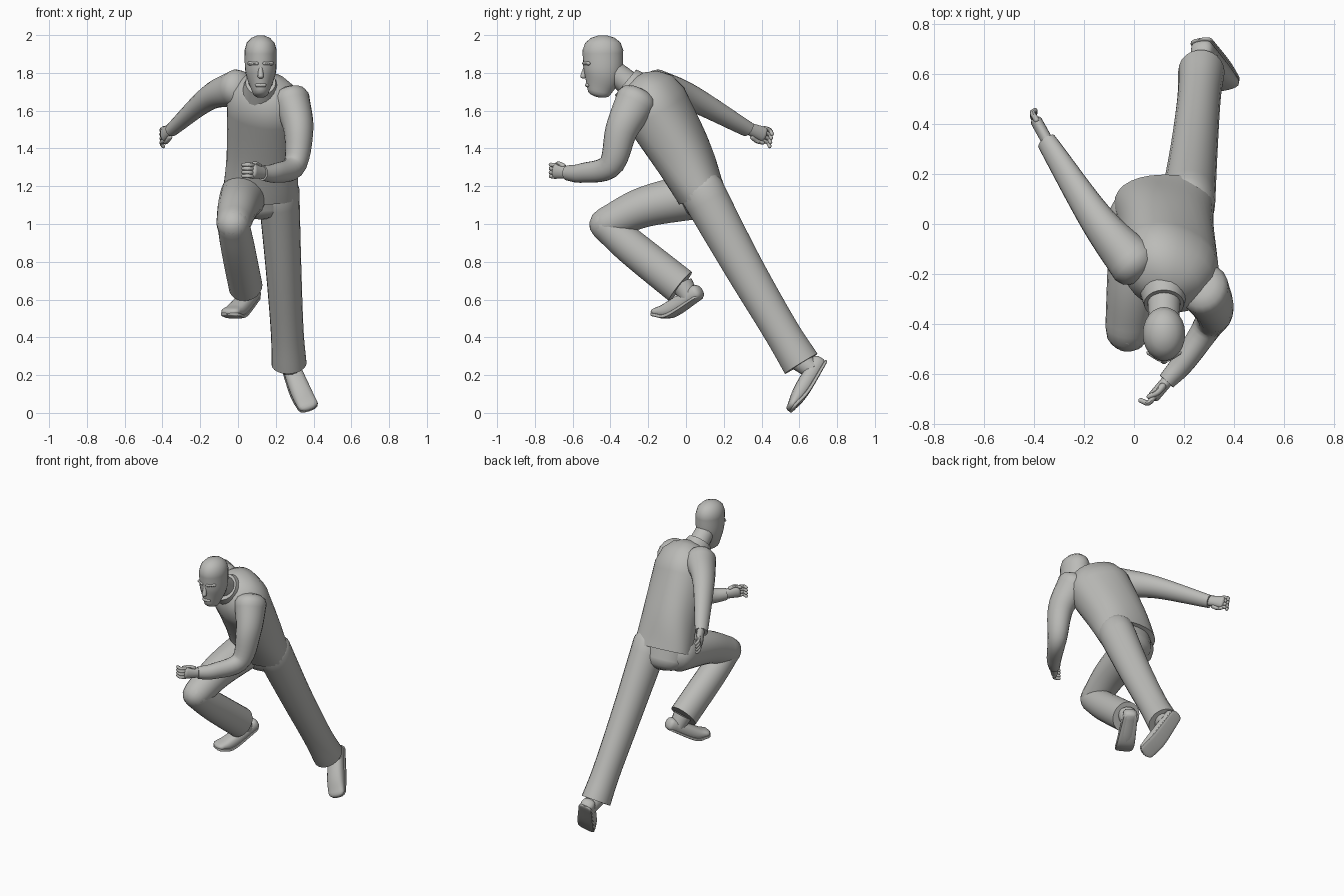
import bpy, bmesh, math
from mathutils import Vector

if "Cube" in bpy.data.objects:
    bpy.data.objects.remove(bpy.data.objects["Cube"])

grey = bpy.data.materials.new("plain_grey")
grey.use_nodes = True
grey.diffuse_color = (0.5, 0.5, 0.48, 1)
grey.node_tree.nodes["Principled BSDF"].inputs["Base Color"].default_value = grey.diffuse_color

ACROSS = Vector((1, 0, 0))
UP = Vector((0, 0, 1))


def sample(values, count):
    """Smooth curve through numbers or vectors, read at even steps."""
    ext = [2 * values[0] - values[1], *values, 2 * values[-1] - values[-2]]
    out = []
    for step in range(count):
        pos = step / (count - 1) * (len(values) - 1)
        i = min(int(pos), len(values) - 2)
        t = pos - i
        a, b, c, d = ext[i:i + 4]
        out.append(b + (c - a) * (t / 2) + (2 * a - 5 * b + 4 * c - d) * (t * t / 2)
                   + (3 * b - a - 3 * c + d) * (t ** 3 / 2))
    return out


def tube(name, path, widths, ratio=(1, 1), side=(ACROSS, ACROSS), dome=(0, 0),
         power=2, sides=20, count=15):
    """Oval loft along a path; ratio is depth per width, dome rounds an end."""
    centres = sample([Vector(p) for p in path], count)
    rings = []
    for i, (c, w, r, s) in enumerate(zip(centres, sample(widths, count), sample(ratio, count),
                                         sample(side, count))):
        along = (centres[min(i + 1, count - 1)] - centres[max(i - 1, 0)]).normalized()
        rings.append((c, along, w, w * r, s))

    def domed(ring, length):
        c, along, w, d, s = ring
        angles = [math.radians(g) for g in (30, 55, 78)]
        return [(c + along * length * math.sin(g), along, w * math.cos(g), d * math.cos(g), s)
                for g in angles]

    start = domed(rings[0], -dome[0])[::-1] if dome[0] else []
    end = domed(rings[-1], dome[1]) if dome[1] else []
    bm = bmesh.new()
    loops = []
    for c, along, w, d, s in start + rings + end:
        u = (s - along * s.dot(along)).normalized()
        v = along.cross(u)
        loop = []
        for k in range(sides):
            x, y = math.cos(math.tau * k / sides), math.sin(math.tau * k / sides)
            x = math.copysign(abs(x) ** (2 / power), x)
            y = math.copysign(abs(y) ** (2 / power), y)
            loop.append(bm.verts.new(c + u * w * x + v * d * y))
        loops.append(loop)
    for low, high in zip(loops, loops[1:]):
        for k in range(sides):
            m = (k + 1) % sides
            bm.faces.new((low[k], low[m], high[m], high[k]))
    bm.faces.new(loops[0][::-1])
    bm.faces.new(loops[-1])
    bmesh.ops.recalc_face_normals(bm, faces=bm.faces)
    mesh = bpy.data.meshes.new(name)
    bm.to_mesh(mesh)
    bm.free()
    mesh.materials.append(grey)
    part = bpy.data.objects.new(name, mesh)
    bpy.context.collection.objects.link(part)
    bpy.ops.object.select_all(action='DESELECT')
    part.select_set(True)
    bpy.context.view_layer.objects.active = part
    bpy.ops.object.shade_smooth_by_angle(angle=math.radians(45))


# Torso, twisted from the hips to the shoulders
shoulder_line = Vector((1, -.5, -.3))
tube("shirt", [(.12, .08, 1.16), (.13, -.02, 1.37), (.14, -.17, 1.63)], [.2, .19, .2],
     ratio=[.65, .8, .85], side=(ACROSS, shoulder_line), dome=(0, .18), power=2.3, sides=28)
tube("pelvis", [(.12, .1, 1.1), (.12, .06, 1.2)], [.16, .18], ratio=[.65, .65], dome=(.07, 0))

# Head and neck
tube("collar", [(.12, -.26, 1.7), (.12, -.32, 1.75)], [.1, .08], ratio=[1.1, 1.1])
tube("neck", [(.12, -.25, 1.7), (.12, -.4, 1.82)], [.07, .06])
tube("head", [(.12, -.46, 1.7), (.12, -.44, 1.8), (.12, -.44, 1.92)], [.045, .08, .085],
     ratio=[1.4, 1.27, 1.27], dome=(.03, .08), sides=24)
tube("nose", [(.12, -.53, 1.84), (.12, -.545, 1.78)], [.01, .016], dome=(.01, .01), sides=10)
tube("mouth", [(.1, -.52, 1.735), (.12, -.525, 1.735), (.14, -.52, 1.735)], [.01, .01],
     side=(UP, UP), dome=(.01, .01), sides=8)
for label, sign in (("left", 1), ("right", -1)):
    tube(label + "_brow", [(.12 + sign * .02, -.54, 1.85), (.12 + sign * .06, -.515, 1.85)],
         [.01, .01], side=(UP, UP), dome=(.01, .01), sides=8)

# Sleeves
tube("left_sleeve", [(.28, -.26, 1.66), (.32, -.34, 1.5), (.3, -.4, 1.31), (.2, -.55, 1.27),
                     (.13, -.63, 1.27)], [.1, .06, .036],
     ratio=[1.1, 1.1], dome=(.06, 0), count=24)
tube("right_sleeve", [(0, -.16, 1.72), (-.15, .02, 1.67), (-.35, .33, 1.5)], [.1, .066, .036],
     ratio=[1, 1.2], side=(-shoulder_line, -shoulder_line), dome=(.07, 0))


# Hands: a palm, four curled fingers and a thumb
def hand(label, wrist, knuckles, curl, spread):
    wrist, knuckles, curl, spread = map(Vector, (wrist, knuckles, curl, spread))
    reach = (knuckles - wrist).normalized() * .035
    thin = reach.cross(spread).normalized()
    tube(label + "_palm", [wrist, knuckles], [.024, .024], ratio=[1.3, 1.7],
         side=(thin, thin), dome=(0, .015), sides=14)
    for i in range(4):
        base = knuckles + spread * (i - 1.5)
        tube(f"{label}_finger_{i + 1}", [base, base + reach, base + reach + curl], [.012, .01],
             side=(spread, spread), dome=(.01, .01), sides=8, count=7)
    thumb = wrist.lerp(knuckles, .4) + spread * 1.6
    tube(label + "_thumb", [thumb, thumb + reach + spread * .5, thumb + reach * 1.8 + curl / 2],
         [.014, .01], side=(spread, spread), dome=(.01, .01), sides=8, count=7)


hand("left", (.14, -.62, 1.27), (.08, -.69, 1.28), (-.03, .01, 0), (0, 0, .02))
hand("right", (-.34, .32, 1.51), (-.39, .41, 1.475), (.01, .01, -.02), (0, -.004, -.022))

# Raised right leg, then the extended left leg
tube("right_thigh", [(.03, .05, 1.15), (0, -.22, 1.09), (-.025, -.42, 1)], [.125, .108, .09],
     ratio=[1, 1], dome=(.09, .09), sides=22)
tube("right_shin", [(-.025, -.43, 1), (0, -.28, .87), (.04, -.03, .67)], [.085, .09, .09],
     ratio=[1, 1.1], dome=(.08, 0), sides=22)
tube("left_trouser_leg", [(.215, .08, 1.18), (.24, .3, .78), (.26, .5, .44), (.27, .61, .26)],
     [.11, .095, .087, .093], ratio=[1.1, 1.1], dome=(.09, 0), sides=22, count=20)


# Shoes: an ankle, a tapering upper and a thin sole
def shoe(label, ankle, path, side, down):
    heel, ball, toe = path = [Vector(p) for p in path]
    side, down = Vector(side), Vector(down)
    tube(label + "_ankle", [ankle, heel.lerp(ball, .3)], [.06, .05], side=(side, side), sides=14)
    tube(label + "_shoe", path, [.045, .055, .055], ratio=[.9, .75, .4], side=(side, side),
         dome=(.025, .03), power=2.6, sides=16)
    sole = [heel + down * 1.3, ball + down * 1.3, toe + down * .6]
    tube(label + "_sole", sole, [.046, .057, .057], ratio=[.2, .2], side=(side, side),
         dome=(.027, .032), power=4, sides=16)


shoe("right", (.04, -.02, .68), [(.08, .06, .64), (0, -.08, .55), (-.04, -.15, .535)],
     (.85, -.5, 0), (0, 0, -.025))
shoe("left", (.27, .6, .28), [(.27, .7, .27), (.33, .61, .12), (.37, .56, .04)],
     (.93, .2, .3), (0, .022, -.012))
